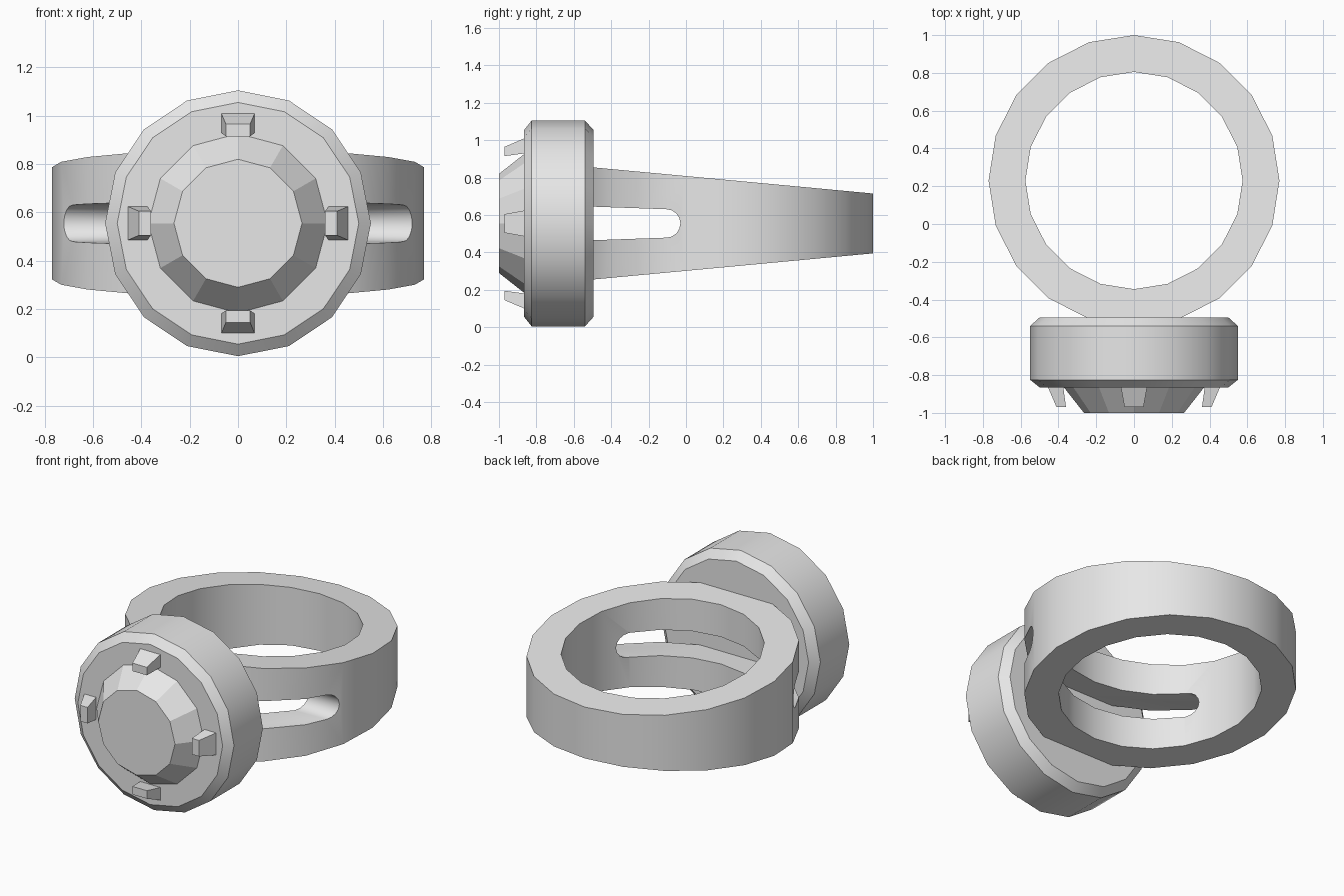
import bpy
import bmesh
import math

cube = bpy.data.objects.get("Cube")
if cube:
    bpy.data.objects.remove(cube, do_unlink=True)

MID = 0.555  # height of the axis of the whole ring

metal = bpy.data.materials.new("light_grey")
metal.use_nodes = True
grey = (0.8, 0.8, 0.8, 1)
metal.diffuse_color = grey
metal.node_tree.nodes["Principled BSDF"].inputs["Base Color"].default_value = grey


def finish(name, bm, smooth=False):
    bmesh.ops.recalc_face_normals(bm, faces=bm.faces)
    mesh = bpy.data.meshes.new(name)
    bm.to_mesh(mesh)
    bm.free()
    mesh.materials.append(metal)
    obj = bpy.data.objects.new(name, mesh)
    bpy.context.collection.objects.link(obj)
    if smooth:
        shade(obj)
    return obj


def activate(obj):
    bpy.ops.object.select_all(action="DESELECT")
    obj.select_set(True)
    bpy.context.view_layer.objects.active = obj


def shade(obj):
    activate(obj)
    bpy.ops.object.shade_smooth_by_angle(angle=math.radians(28))


def bridge(bm, a, b):
    n = len(a)
    for i in range(n):
        j = (i + 1) % n
        bm.faces.new((a[i], a[j], b[j], b[i]))


def lathe(name, profile, sides, smooth):
    """Closed solid turned about the y axis from (radius, y) points."""
    bm = bmesh.new()
    loops = []
    for r, y in profile:
        angles = [math.tau * i / sides for i in range(sides)]
        loops.append([bm.verts.new((r * math.sin(a), y, MID + r * math.cos(a))) for a in angles])
    for a, b in zip(loops, loops[1:]):
        bridge(bm, a, b)
    bm.faces.new(loops[0])
    bm.faces.new(loops[-1])
    return finish(name, bm, smooth)


# Finger band, taller towards the head
def band_half_height(y):
    return 0.3 - (y + 0.5) * 0.14 / 1.5


bm = bmesh.new()
loops = []
for radius, side in ((0.77, -1), (0.77, 1), (0.575, 1), (0.575, -1)):
    loop = []
    for i in range(20):
        a = math.tau * i / 20
        y = 0.23 + radius * math.cos(a)
        loop.append(bm.verts.new((radius * math.sin(a), y, MID + side * band_half_height(y))))
    loops.append(loop)
for k in range(4):
    bridge(bm, loops[k], loops[(k + 1) % 4])
band = finish("finger_band", bm)

# Round-ended slot that splits the front of the band
outline = [(-0.7, 0.097), (-0.7, -0.097)]
for i in range(9):
    a = -math.pi / 2 + math.pi * i / 8
    outline.append((-0.105 + 0.075 * math.cos(a), 0.076 * math.sin(a)))
bm = bmesh.new()
ends = [[bm.verts.new((x, y, MID + z)) for y, z in outline] for x in (-1, 1)]
bridge(bm, *ends)
for end in ends:
    bm.faces.new(end)
cutter = finish("slot_cutter", bm)
cutter.hide_render = True

activate(band)
cut = band.modifiers.new("slot", "BOOLEAN")
cut.operation = "DIFFERENCE"
cut.solver = "EXACT"
cut.object = cutter
bpy.ops.object.modifier_apply(modifier=cut.name)
bpy.data.objects.remove(cutter, do_unlink=True)
shade(band)

# Chamfered drum and faceted stone
lathe("head", [(0.5, -0.865), (0.55, -0.825), (0.55, -0.54), (0.5, -0.495)], 16, True)
lathe("stone", [(0.375, -0.86), (0.265, -1.0)], 12, False)

# Four tapered prongs around the stone
for n, name in enumerate(("top", "left", "bottom", "right")):
    c, s = math.cos(n * math.pi / 2), math.sin(n * math.pi / 2)
    bm = bmesh.new()
    rings = []
    for y, inner, outer, half in ((-0.86, 0.375, 0.457, 0.07), (-0.97, 0.36, 0.41, 0.05)):
        corners = ((-half, inner), (half, inner), (half, outer), (-half, outer))
        rings.append([bm.verts.new((t * c + r * s, y, MID + r * c - t * s)) for t, r in corners])
    bridge(bm, *rings)
    for ring in rings:
        bm.faces.new(ring)
    finish(name + "_prong", bm)
